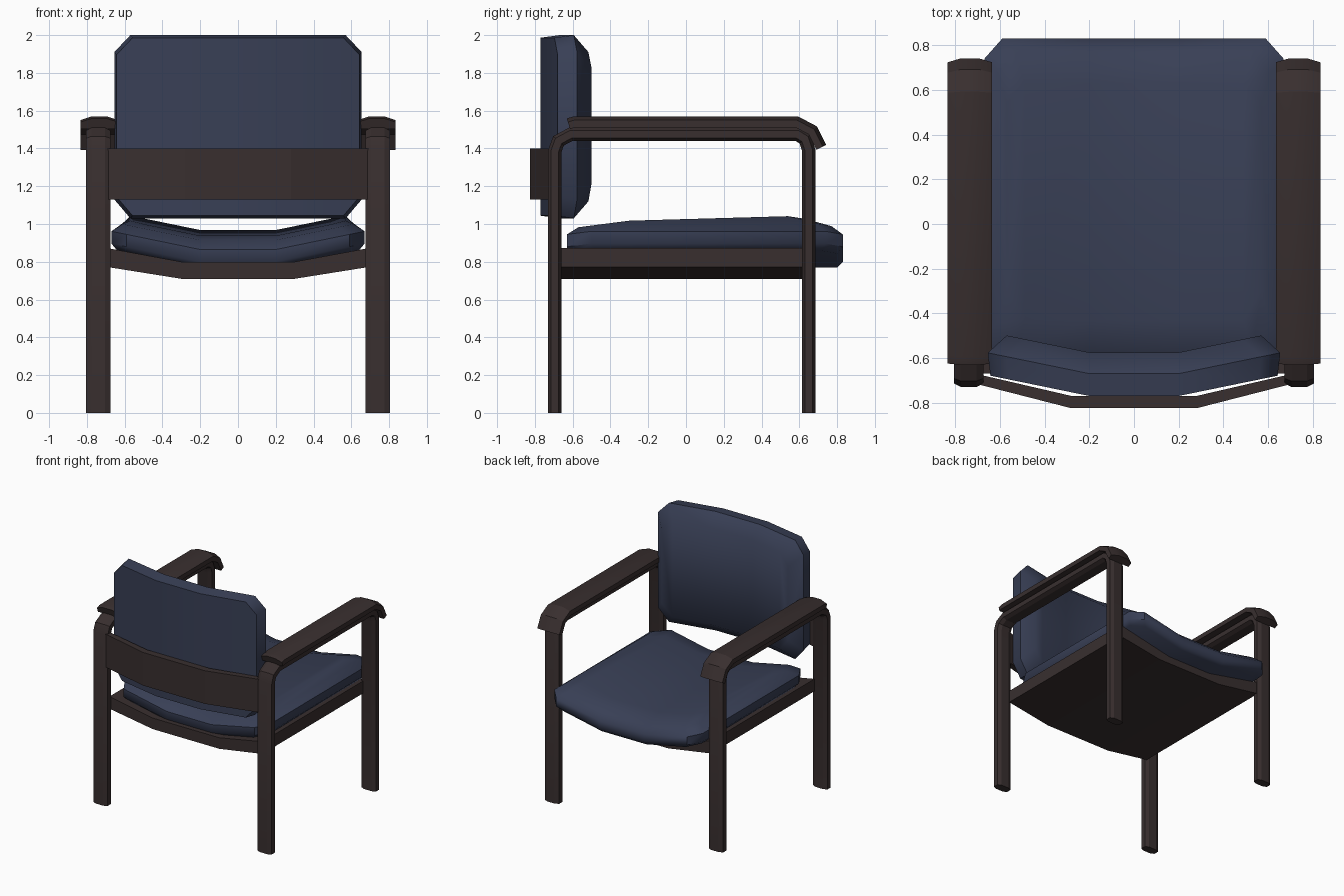
import bpy, bmesh, math
from mathutils import Vector

if "Cube" in bpy.data.objects:
    bpy.data.objects.remove(bpy.data.objects["Cube"])


def material(name, rgb):
    m = bpy.data.materials.new(name)
    m.diffuse_color = (*rgb, 1)
    m.use_nodes = True
    m.node_tree.nodes["Principled BSDF"].inputs["Base Color"].default_value = m.diffuse_color
    return m


WOOD = material("dark_brown_wood", (0.040, 0.028, 0.028))
FABRIC = material("navy_fabric", (0.040, 0.050, 0.092))


def finish(name, verts, faces, mat, angle):
    bm = bmesh.new()
    vs = [bm.verts.new(v) for v in verts]
    for f in faces:
        bm.faces.new([vs[i] for i in f])
    bmesh.ops.recalc_face_normals(bm, faces=bm.faces)
    me = bpy.data.meshes.new(name)
    bm.to_mesh(me)
    bm.free()
    me.materials.append(mat)
    ob = bpy.data.objects.new(name, me)
    bpy.context.collection.objects.link(ob)
    bpy.ops.object.select_all(action='DESELECT')
    ob.select_set(True)
    bpy.context.view_layer.objects.active = ob
    bpy.ops.object.shade_smooth_by_angle(angle=math.radians(angle))
    return ob


def tube_faces(rings, n):
    return [(r * n + i, r * n + (i + 1) % n, (r + 1) * n + (i + 1) % n, (r + 1) * n + i)
            for r in range(rings - 1) for i in range(n)]


def sweep(name, x0, path, section, mat):
    """Sweep an (x, normal) section along a mitred path in the yz plane."""
    pts = [Vector(p) for p in path]
    verts, n = [], len(section)
    for i, p in enumerate(pts):
        a = (p - pts[i - 1]).normalized() if i else None
        b = (pts[i + 1] - p).normalized() if i < len(pts) - 1 else None
        a, b = a or b, b or a
        t = (a + b).normalized()
        normal = Vector((-t.y, t.x)) / max(0.5, t.dot(a))
        for sx, sn in section:
            q = p + normal * sn
            verts.append((x0 + sx, q.x, q.y))
    faces = tube_faces(len(pts), n)
    last = (len(pts) - 1) * n
    faces += [tuple(range(n)), tuple(range(last, last + n))]
    return finish(name, verts, faces, mat, 25)


def strip(name, top, bottom, a, b, place, mat):
    """Thick bent board: mirrored (x, offset) edges, extruded from a to b."""
    verts = []
    for x, t in ((-1, 0), (-1, 1), (1, 1), (1, 0)):
        for d in (a, b):
            verts += [place(x * top[t][0], top[t][1], d), place(x * bottom[t][0], bottom[t][1], d)]
    faces = tube_faces(4, 4)
    faces = []
    for s in range(3):
        k, m = s * 4, s * 4 + 4
        for i, j in ((0, 1), (1, 3), (3, 2), (2, 0)):
            faces.append((k + i, k + j, m + j, m + i))
    faces += [(0, 1, 3, 2), (12, 13, 15, 14)]
    return finish(name, verts, faces, mat, 5)


def bend(x):
    return max(0, abs(x) - 0.2) * 0.205


def cushion(name, hw, v0, v1, cx, c0, c1, layers, place, mat):
    """Stack of corner-cut outlines (depth, side inset, end inset, tilt), bent across x."""
    verts = []
    for d, ix, iv, tilt in layers:
        o = hw - ix
        xs = [-o, cx - o, -0.2, 0.2, o - cx, o]
        lo, hi = v0 + iv, v1 - iv
        ring = [(x, lo + (c0 if abs(x) == o else 0)) for x in xs]
        ring += [(x, hi - (c1 if abs(x) == o else 0)) for x in reversed(xs)]
        verts += [place(x, v, d + tilt * (v - lo) / (hi - lo)) for x, v in ring]
    faces = tube_faces(len(layers), 12)
    for base in (0, (len(layers) - 1) * 12):
        faces += [tuple(base + k for k in (i, i + 1, 10 - i, 11 - i)) for i in range(5)]
    return finish(name, verts, faces, mat, 48)


# Leg loops and armrests, one of each per side
leg_path = [(-.695, 0), (-.695, 1.385), (-.675, 1.44), (-.61, 1.475),
            (.59, 1.475), (.63, 1.45), (.65, 1.39), (.65, 0)]
leg_section = [(-.065, -.02), (-.035, -.035), (.035, -.035), (.065, -.02),
               (.065, .02), (.035, .035), (-.035, .035), (-.065, .02)]
arm_path = [(-.622, 1.53), (-.59, 1.54), (.585, 1.54), (.67, 1.495), (.715, 1.405)]
arm_section = [(-.1, -.028), (.1, -.028), (.1, .01), (.04, .03), (-.04, .03), (-.1, .01)]
for side, s in (("left", -1), ("right", 1)):
    sweep(side + "_leg_loop", s * 0.74, leg_path, leg_section, WOOD)
    sweep(side + "_armrest", s * 0.735, arm_path, arm_section, WOOD)

# Seat base: bent board running front to back
strip("seat_base", [(.69, .872), (.3, .80)], [(.69, .772), (.3, .71)], -.67, .66,
      lambda x, o, d: (x, d, o), WOOD)

# Back rail: bent board behind the backrest
strip("back_rail", [(.69, -.675), (.28, -.77)], [(.69, -.72), (.28, -.825)], 1.13, 1.40,
      lambda x, o, d: (x, o, d), WOOD)

# Seat cushion
cushion("seat_cushion", .67, -.63, .83, .08, .13, .09,
        [(.77, .03, .03, 0), (.80, 0, 0, 0), (.865, 0, 0, 0),
         (.915, .06, .06, .006), (.938, .1, .2, .03)],
        lambda x, v, d: (x, v, d + bend(x)), FABRIC)

# Backrest cushion
cushion("backrest", .655, 1.03, 2.0, .085, .1, .09,
        [(0, .012, .014, 0), (.10, 0, 0, 0), (.195, .085, .09, 0)],
        lambda x, v, d: (x, -.77 + d + bend(x), v), FABRIC)
